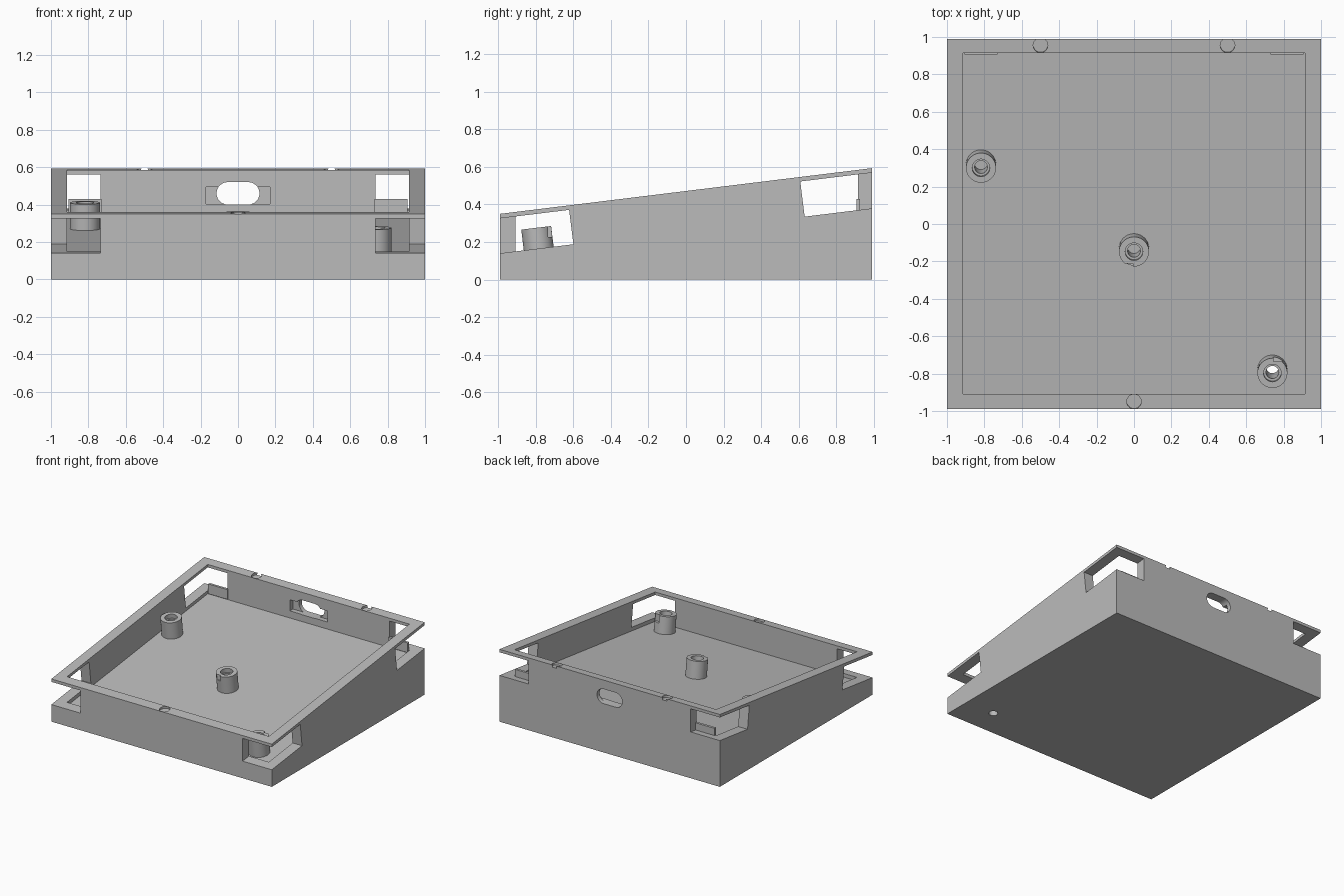
import bpy, bmesh, math
from mathutils import Matrix, Vector

cube = bpy.data.objects.get("Cube")
if cube:
    bpy.data.objects.remove(cube, do_unlink=True)

TILT = math.radians(7)
T = math.tan(TILT)
FRONT, BACK = -0.99, 0.99

grey = bpy.data.materials.new("plain grey")
grey.use_nodes = True
grey.diffuse_color = (0.5, 0.5, 0.5, 1)
grey.node_tree.nodes["Principled BSDF"].inputs["Base Color"].default_value = (0.5, 0.5, 0.5, 1)


def top(y):
    """Height of the sloping top at depth y."""
    return 0.35 + (y - FRONT) * T


def make(name, bm):
    bmesh.ops.recalc_face_normals(bm, faces=bm.faces)
    me = bpy.data.meshes.new(name)
    bm.to_mesh(me)
    bm.free()
    me.materials.append(grey)
    ob = bpy.data.objects.new(name, me)
    bpy.context.collection.objects.link(ob)
    return ob


def prism(name, profile, axis, lo, hi):
    """Extrude a 2D profile along x (profile is y,z) or y (profile is x,z)."""
    bm = bmesh.new()
    place = (lambda a, b, c: (c, a, b)) if axis == "x" else (lambda a, b, c: (a, c, b))
    face = bm.faces.new([bm.verts.new(place(a, b, lo)) for a, b in profile])
    out = bmesh.ops.extrude_face_region(bm, geom=[face])
    step = Vector(place(0, 0, hi - lo))
    bmesh.ops.translate(bm, vec=step, verts=[v for v in out["geom"] if isinstance(v, bmesh.types.BMVert)])
    return make(name, bm)


def sloped(name, x0, x1, y0, y1, deep, shallow, skew=0.0):
    """Block parallel to the sloping top, between two depths below it."""
    prof = [(y0 + skew, top(y0 + skew) - deep), (y1 + skew, top(y1 + skew) - deep),
            (y1, top(y1) - shallow), (y0, top(y0) - shallow)]
    return prism(name, prof, "x", x0, x1)


def box(name, x0, x1, y0, y1, z0, z1):
    return prism(name, [(y0, z0), (y1, z0), (y1, z1), (y0, z1)], "x", x0, x1)


def cylinder(name, centre, radius, below, above):
    """Cylinder square to the sloping top, reaching below and above a centre."""
    bm = bmesh.new()
    m = (Matrix.Translation(centre) @ Matrix.Rotation(TILT, 4, "X")
         @ Matrix.Translation((0, 0, (above - below) / 2)))
    bmesh.ops.create_cone(bm, cap_ends=True, segments=40, radius1=radius, radius2=radius,
                          depth=above + below, matrix=m)
    return make(name, bm)


def cut(target, cutter, keep=False):
    cutter.hide_render = True
    mod = target.modifiers.new("cut", "BOOLEAN")
    mod.operation = "DIFFERENCE"
    mod.solver = "EXACT"
    mod.object = cutter
    bpy.context.view_layer.objects.active = target
    bpy.ops.object.modifier_apply(modifier=mod.name)
    if not keep:
        bpy.data.objects.remove(cutter, do_unlink=True)


# Wedge-shaped case with an open pocket whose floor follows the slope
case = prism("case", [(FRONT, 0), (BACK, 0), (BACK, top(BACK)), (FRONT, top(FRONT))], "x", -1, 1)
cut(case, sloped("pocket", -0.915, 0.915, -0.908, 0.915, 0.24, -0.1))

# Corner windows, leaving a thin rim above
for s in (-1, 1):
    x0, x1 = sorted((s * 0.735, s * 1.1))
    cut(case, sloped("front_window", x0, x1, -1.1, -0.622, 0.21, 0.024, 0.023))
    cut(case, sloped("rear_window", x0, x1, 0.608, 1.15, 0.214, 0.024, 0.023))

# Rounded socket opening in the rear wall, with a recess on the inside
oval = []
for i in range(26):
    a = math.pi * (i if i < 13 else i - 1) / 12 - math.pi / 2
    cx = 0.055 if i < 13 else -0.055
    oval.append((cx + 0.06 * math.cos(a), 0.46 + 0.06 * math.sin(a)))
cut(case, prism("socket_opening", oval, "y", 0.8, 1.1))
cut(case, box("socket_recess", -0.17, 0.17, 0.85, 0.955, 0.402, 0.493))

# Shallow round holes in the rim
for x, y in ((-0.5, 0.955), (0.5, 0.955), (0, -0.95)):
    cut(case, cylinder("rim_hole", (x, y, top(y)), 0.039, 0.018, 0.05))

# Hollow mounting posts, with small notches in two of them
posts = {
    "left_post": ((-0.818, 0.30), None),
    "centre_post": ((0, -0.148), (-0.09, -0.005, -0.25, -0.212)),
    "front_post": ((0.74, -0.797), (0.745, 0.83, -0.735, -0.69)),
}
for name, ((x, y), notch) in posts.items():
    head = (x, y, top(y) - 0.098)
    post = cylinder(name, head, 0.08, 0.15, 0.0)
    if notch:
        cut(post, box("notch", *notch, head[2] - 0.05, head[2] + 0.1))
    cut(post, cylinder("mouth", head, 0.047, 0.035, 0.05))
    through = name == "front_post"
    bore = cylinder("bore", head, 0.034, 0.5 if through else 0.20, 0.06)
    cut(post, bore, keep=True)
    cut(case, bore)
    post.select_set(True)
    bpy.context.view_layer.objects.active = post

# Low sills behind the rear windows
for s, side in ((-1, "right"), (1, "left")):
    x0, x1 = sorted((s * 0.73, s * 0.905))
    box(side + "_rear_sill", x0, x1, 0.906, 0.926, 0.35, 0.43)

# Smooth the round walls, keep edges crisp
for ob in bpy.context.collection.objects:
    if ob.type == "MESH" and ob.name in (*posts, "case"):
        bpy.ops.object.select_all(action="DESELECT")
        ob.select_set(True)
        bpy.context.view_layer.objects.active = ob
        bpy.ops.object.shade_smooth_by_angle(angle=math.radians(30))
